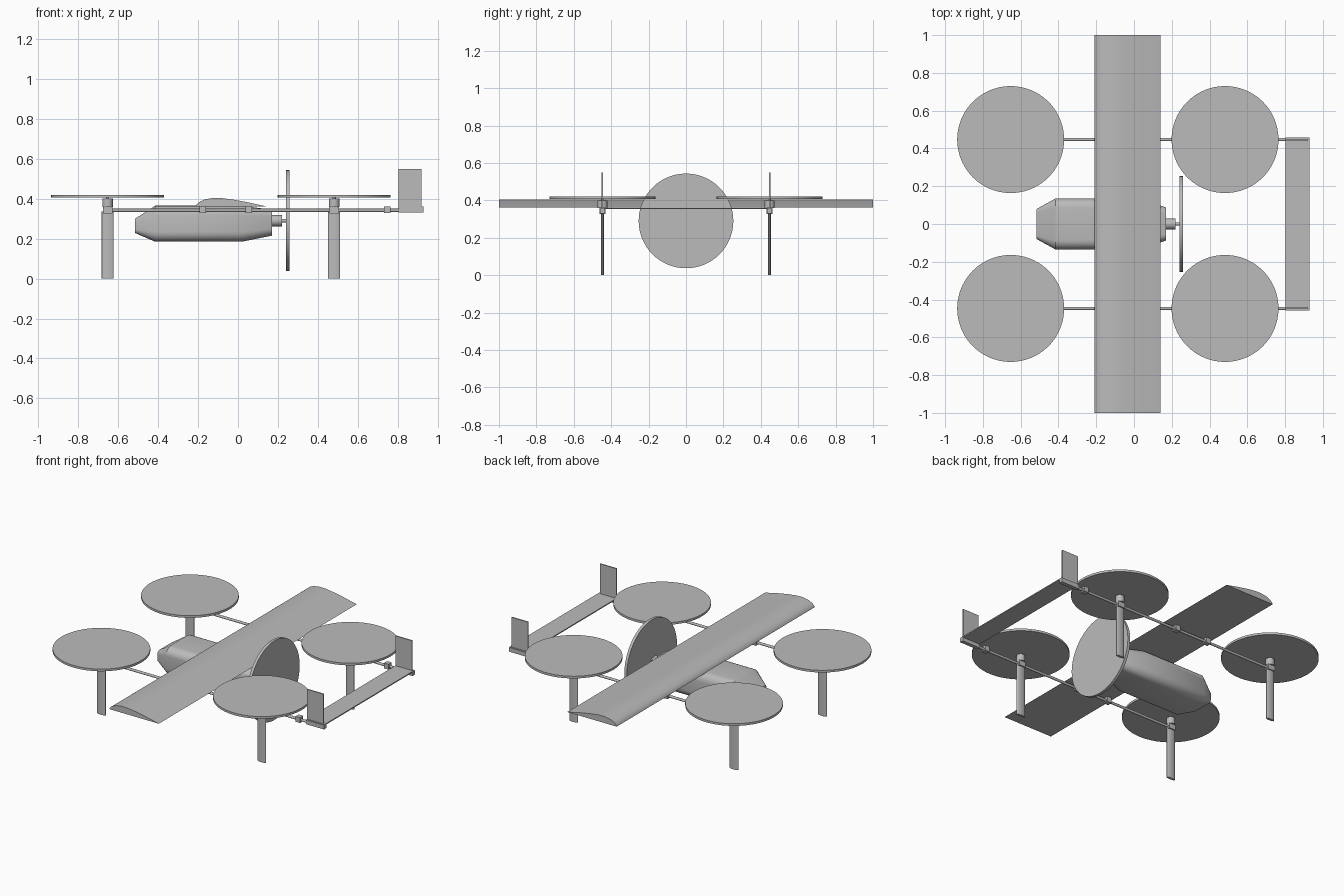
import bpy, bmesh, math
from mathutils import Matrix, Vector

if "Cube" in bpy.data.objects:
    bpy.data.objects.remove(bpy.data.objects["Cube"])

# One plain grey for the whole aircraft
grey = bpy.data.materials.new("plain grey")
grey.use_nodes = True
GREY = (0.5, 0.5, 0.5, 1)
grey.diffuse_color = GREY
grey.node_tree.nodes["Principled BSDF"].inputs["Base Color"].default_value = GREY


def finish(name, bm, smooth=True):
    bmesh.ops.recalc_face_normals(bm, faces=bm.faces[:])
    mesh = bpy.data.meshes.new(name)
    bm.to_mesh(mesh)
    bm.free()
    mesh.materials.append(grey)
    obj = bpy.data.objects.new(name, mesh)
    bpy.context.collection.objects.link(obj)
    if smooth:
        bpy.ops.object.select_all(action="DESELECT")
        obj.select_set(True)
        bpy.context.view_layer.objects.active = obj
        bpy.ops.object.shade_smooth_by_angle(angle=math.radians(30))
    return obj


def box(name, x, y, z):
    """Box given by its (low, high) range on each axis."""
    bm = bmesh.new()
    spans = (x, y, z)
    mid = Vector([(a + b) / 2 for a, b in spans])
    size = Matrix.Diagonal([b - a for a, b in spans] + [1])
    bmesh.ops.create_cube(bm, size=1, matrix=Matrix.Translation(mid) @ size)
    return finish(name, bm, False)


def rod(name, start, end, radius, sides=32):
    """Closed cylinder between two points."""
    bm = bmesh.new()
    a, b = Vector(start), Vector(end)
    turn = (b - a).to_track_quat("Z", "Y").to_matrix().to_4x4()
    bmesh.ops.create_cone(bm, cap_ends=True, segments=sides, radius1=radius,
                          radius2=radius, depth=(b - a).length,
                          matrix=Matrix.Translation((a + b) / 2) @ turn)
    return finish(name, bm)


def loft(name, rings):
    """Skin a row of equal-length closed rings and cap both ends."""
    bm = bmesh.new()
    loops = [[bm.verts.new(p) for p in ring] for ring in rings]
    for r, s in zip(loops, loops[1:]):
        for i in range(len(r)):
            j = (i + 1) % len(r)
            bm.faces.new((r[i], r[j], s[j], s[i]))
    bm.faces.new(loops[0])
    bm.faces.new(loops[-1])
    return finish(name, bm)


def body_ring(x, half_y, half_z, z):
    """Rounded rectangle across the fuselage."""
    radius, steps, ring = 0.55 * half_z, 6, []
    for corner, (sy, sz) in enumerate([(1, 1), (-1, 1), (-1, -1), (1, -1)]):
        for k in range(steps + 1):
            t = (corner + k / steps) * math.pi / 2
            ring.append((x, sy * (half_y - radius) + radius * math.cos(t),
                         z + sz * (half_z - radius) + radius * math.sin(t)))
    return ring


# Fuselage with tapered nose and tail
loft("fuselage", [body_ring(*s) for s in [
    (-0.515, 0.08, 0.036, 0.264), (-0.415, 0.135, 0.09, 0.275),
    (0.02, 0.135, 0.09, 0.275), (0.17, 0.088, 0.065, 0.28)]])

# Straight wing with a flat-bottomed section
section = [(-0.21, 0.362), (-0.205, 0.374), (-0.19, 0.386), (-0.165, 0.397),
           (-0.125, 0.404), (-0.08, 0.403), (-0.02, 0.395), (0.05, 0.382),
           (0.14, 0.362)]
loft("wing", [[(x, y, z) for x, z in section] for y in (-1, 1)])

# Pusher motor and propeller disc
rod("pusher_motor", (0.165, 0, 0.29), (0.22, 0, 0.29), 0.028)
rod("pusher_shaft", (0.21, 0, 0.29), (0.25, 0, 0.29), 0.009, 16)
rod("pusher_propeller", (0.241, 0, 0.29), (0.259, 0, 0.29), 0.253, 96)

# Tailplane between the booms
box("tailplane", (0.803, 0.93), (-0.457, 0.457), (0.353, 0.36))

for side, sign in (("left", 1), ("right", -1)):
    y = 0.447 * sign
    rod(side + "_boom", (-0.665, y, 0.342), (0.91, y, 0.342), 0.008, 16)
    box(side + "_fin", (0.803, 0.92), (y - 0.004, y + 0.004), (0.345, 0.55))
    box(side + "_fin_mount", (0.803, 0.93), (y - 0.012, y + 0.012), (0.33, 0.356))
    # Clamps along the boom
    for label, x in (("front_wing", -0.177), ("rear_wing", 0.053), ("tail", 0.747)):
        box(f"{side}_{label}_clamp", (x - 0.016, x + 0.016),
            (y - 0.016, y + 0.016), (0.328, 0.362))
    # Lift rotors, motors and landing legs
    for end, x in (("front", -0.653), ("rear", 0.482)):
        tag = f"{side}_{end}_"
        rod(tag + "rotor", (x, y, 0.406), (x, y, 0.42), 0.283, 96)
        rod(tag + "motor", (x, y, 0.358), (x, y, 0.4), 0.026)
        rod(tag + "motor_shaft", (x, y, 0.39), (x, y, 0.41), 0.008, 16)
        box(tag + "motor_mount", (x - 0.024, x + 0.024),
            (y - 0.016, y + 0.016), (0.326, 0.36))
        # Streamlined leg section
        outline = []
        for k in range(24):
            t = k * math.tau / 24
            outline.append((x + 0.03 * math.cos(t), y + 0.0085 * math.sin(t)))
        loft(tag + "leg", [[(px, py, z) for px, py in outline] for z in (0, 0.335)])
